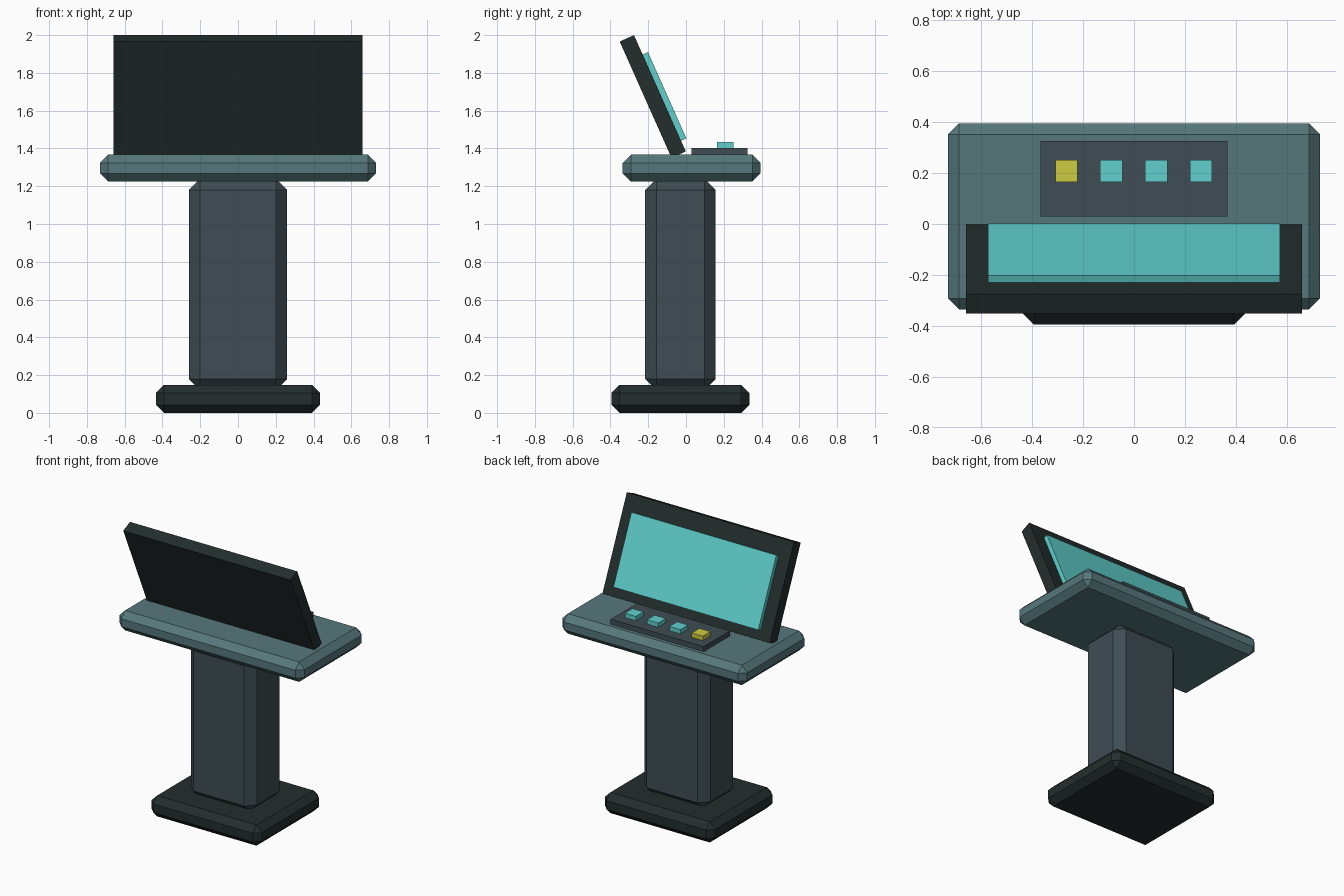
import bpy
import math
from mathutils import Matrix, Vector

cube = bpy.data.objects.get("Cube")
if cube:
    bpy.data.objects.remove(cube, do_unlink=True)


def material(name, rgb):
    """Flat material from 0-255 display values, stored as linear."""
    linear = [((c / 255 + 0.055) / 1.055) ** 2.4 for c in rgb]
    mat = bpy.data.materials.new(name)
    mat.use_nodes = True
    mat.diffuse_color = (*linear, 1)
    shader = mat.node_tree.nodes["Principled BSDF"]
    shader.inputs["Base Color"].default_value = (*linear, 1)
    shader.inputs["Roughness"].default_value = 0.8
    return mat


dark = material("dark charcoal", (35, 45, 45))
slate = material("slate grey", (62, 77, 83))
steel = material("steel teal", (86, 119, 123))
aqua = material("bright aqua", (96, 208, 205))
yellow = material("button yellow", (206, 204, 65))


def block(name, x, y, z, mat, bevel=0):
    """Box between (min, max) ranges, with optional chamfered edges."""
    spans = (x, y, z)
    bpy.ops.mesh.primitive_cube_add(size=1, location=[(a + b) / 2 for a, b in spans])
    obj = bpy.context.object
    obj.name = name
    obj.data.transform(Matrix.Diagonal([b - a for a, b in spans] + [1]))
    obj.data.materials.append(mat)
    if bevel:
        mod = obj.modifiers.new("Chamfer", "BEVEL")
        mod.width = bevel
        mod.segments = 1
    return obj


# Pedestal and desk
block("foot_plate", (-0.435, 0.435), (-0.395, 0.335), (0, 0.148), dark, 0.043)
block("column", (-0.26, 0.26), (-0.217, 0.157), (0.12, 1.24), slate, 0.06)
block("desk_top", (-0.73, 0.73), (-0.335, 0.395), (1.225, 1.367), steel, 0.043)

# Control panel with a row of buttons
block("control_panel", (-0.367, 0.367), (0.03, 0.325), (1.35, 1.403), slate)
for i in range(4):
    cx = -0.265 + i * 0.176
    block(f"button_{i + 1}", (cx - 0.044, cx + 0.044), (0.165, 0.252),
          (1.39, 1.434), aqua if i else yellow)

# Tilted monitor: built upright around its own centre, then leaned back
lean = Matrix.Translation(Vector((0, -0.176, 1.675))) @ Matrix.Rotation(math.radians(24), 4, "X")
housing = block("monitor_housing", (-0.66, 0.66), (-0.0415, 0.0415), (-0.337, 0.337), dark)
screen = block("monitor_screen", (-0.572, 0.572), (0, 0.0725), (-0.275, 0.225), aqua)
for part in (housing, screen):
    part.matrix_world = lean @ Matrix.Translation(part.location)
